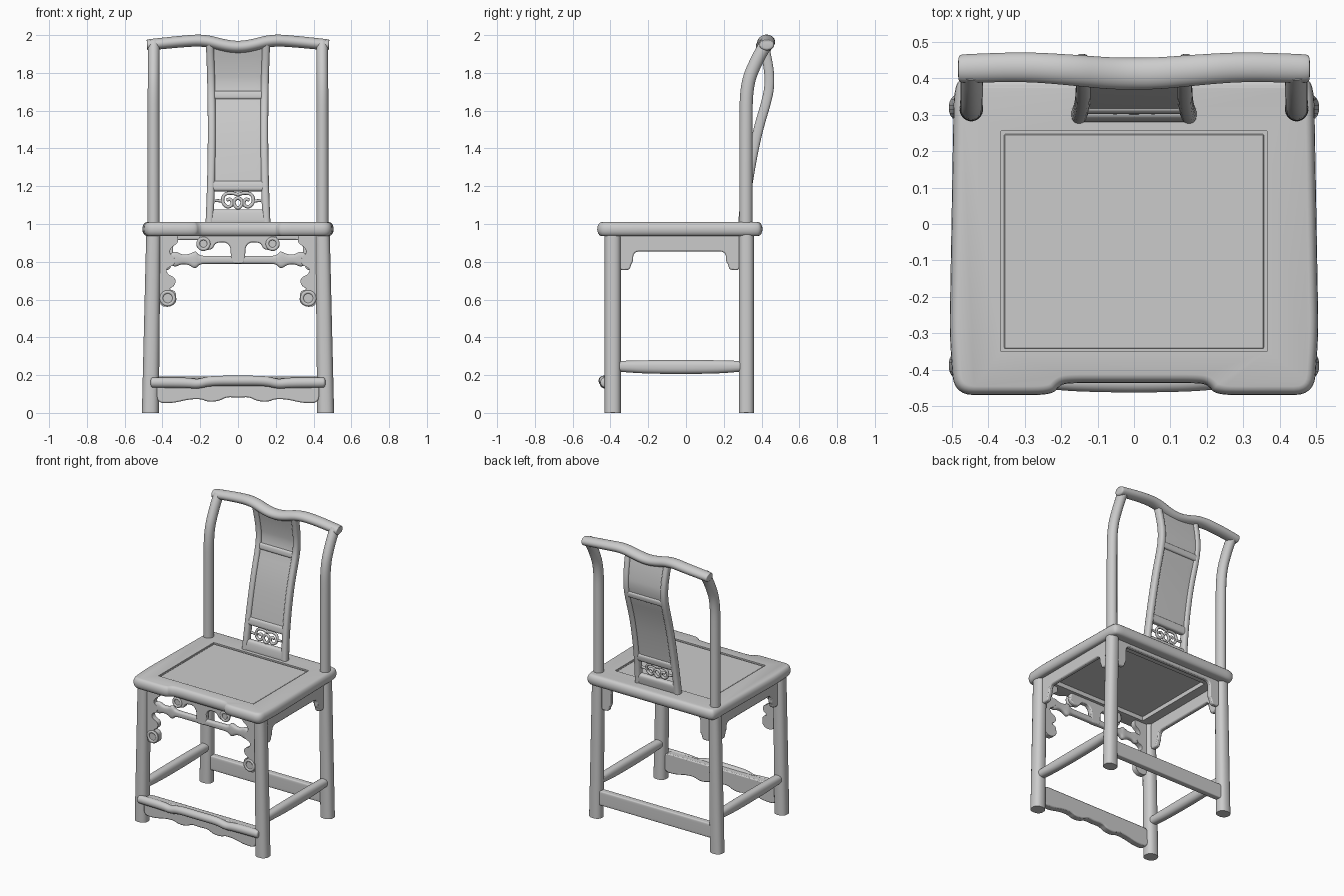
import bpy, bmesh, math
from mathutils import Vector

if "Cube" in bpy.data.objects:
    bpy.data.objects.remove(bpy.data.objects["Cube"])

X, Y = Vector((1, 0, 0)), Vector((0, 1, 0))
SIDES = ((-1, "left"), (1, "right"))


def rounded(pts, r=1.0, closed=False, n=6):
    """Round every corner of a path of any dimension; a large r gives a smooth spline."""
    pts, out = [Vector(p) for p in pts], []
    for i, p in enumerate(pts):
        if not closed and i in (0, len(pts) - 1):
            out.append(p)
            continue
        da, db = pts[i - 1] - p, pts[(i + 1) % len(pts)] - p
        a = p + da * min(0.5, r / da.length)
        b = p + db * min(0.5, r / db.length)
        for k in range(n + 1):
            t = k / n
            q = a * (1 - t) ** 2 + p * (2 * t * (1 - t)) + b * t * t
            if not out or (q - out[-1]).length > 1e-5:
                out.append(q)
    if closed and (out[0] - out[-1]).length < 1e-5:
        out.pop()
    return out


def loft(name, rings, cyclic=False):
    bm = bmesh.new()
    rows = [[bm.verts.new(p) for p in ring] for ring in rings]
    n = len(rows[0])
    for k in range(len(rows) if cyclic else len(rows) - 1):
        a, b = rows[k], rows[(k + 1) % len(rows)]
        for i in range(n):
            j = (i + 1) % n
            bm.faces.new((a[i], a[j], b[j], b[i]))
    if not cyclic:
        bm.faces.new(rows[0])
        bm.faces.new(rows[-1])
    bmesh.ops.recalc_face_normals(bm, faces=bm.faces)
    me = bpy.data.meshes.new(name)
    bm.to_mesh(me)
    bm.free()
    ob = bpy.data.objects.new(name, me)
    bpy.context.collection.objects.link(ob)
    return ob


def sweep(name, pts, side, e=2.0, n=20, r=1.0, cyclic=False):
    """Sweep a superellipse along (x, y, z, width along side, depth) points."""
    path, rings = rounded(pts, r, cyclic), []
    for i, p in enumerate(path):
        lo = path[i - 1] if cyclic else path[max(i - 1, 0)]
        hi = path[(i + 1) % len(path)] if cyclic else path[min(i + 1, len(path) - 1)]
        t = Vector((hi - lo)[:3]).normalized()
        v = t.cross(side).normalized()
        u, c, ring = v.cross(t), Vector(p[:3]), []
        for k in range(n):
            a = 2 * math.pi * (k + 0.5) / n
            f = lambda q: math.copysign(abs(q) ** (2 / e), q)
            ring.append(c + u * (p[3] / 2 * f(math.cos(a))) + v * (p[4] / 2 * f(math.sin(a))))
        rings.append(ring)
    return loft(name, rings, cyclic)


def plate(name, outline, thick, place, r=0.02, bevel=0.007):
    """Flat board from a 2D outline; place(u, v, w) maps it into space."""
    o = rounded(outline, r, True, 5)
    ob = loft(name, [[place(p[0], p[1], w) for p in o] for w in (-thick / 2, thick / 2)])
    m = ob.modifiers.new("soft_edges", "BEVEL")
    m.width, m.segments, m.angle_limit = bevel, 2, math.radians(50)
    return ob


def mirrored(half):
    """Close a half outline running from the centre line back to the centre line."""
    return half + [(-p[0],) + tuple(p[1:]) for p in reversed(half) if abs(p[0]) > 1e-6]


def mirror_path(half):
    return [(-p[0],) + tuple(p[1:]) for p in reversed(half[1:])] + half


# Seat: rounded slab with a front notch and recessed panel above and below
half = [(0.185, -0.437), (0.205, -0.445), (0.225, -0.47), (0.495, -0.47), (0.507, -0.3),
        (0.495, 0.37), (0.475, 0.405)]
seat_line = rounded(mirrored(half), 0.055, True)
rings = []
for k in range(9):
    a = math.radians(-90 + 180 * k / 8)
    off, z, ring = 0.024 * (1 - math.cos(a)), 0.973 + 0.037 * math.sin(a), []
    for i, p in enumerate(seat_line):
        t = (seat_line[(i + 1) % len(seat_line)] - seat_line[i - 1]).normalized()
        ring.append((p[0] - t[1] * off, p[1] + t[0] * off, z))
    rings.append(ring)
seat = loft("seat", rings)
for z0, z1 in ((1.0, 1.05), (0.9, 0.965)):
    box = [(-0.365, -0.35), (0.365, -0.35), (0.365, 0.255), (-0.365, 0.255)]
    cut = loft("seat_cutter", [[(x, y, z) for x, y in box] for z in (z0, z1)])
    m = seat.modifiers.new("recess", "BOOLEAN")
    m.object, m.operation, m.solver = cut, "DIFFERENCE", "EXACT"
    bpy.context.view_layer.objects.active = seat
    bpy.ops.object.modifier_apply(modifier=m.name)
    bpy.data.objects.remove(cut)
# Seat panel, leaving a thin groove inside the frame
plate("seat_panel", [(-0.357, -0.342), (0.357, -0.342), (0.357, 0.247), (-0.357, 0.247)], 0.012,
      lambda u, v, w: (u, v, 0.999 + w), 0.004, 0.003)

# Legs, back posts, side stretchers
for s, tag in SIDES:
    for y, d, part in ((-0.388, 0.086, "front"), (0.32, 0.08, "back")):
        sweep(f"{part}_leg_{tag}", [(s * 0.464, y, 0, 0.09, d), (s * 0.448, y, 0.95, 0.076, d)], X, 2.4, 28)
    sweep(f"back_post_{tag}",
          [(s * 0.447, 0.317, 0.95, 0.066, 0.07), (s * 0.447, 0.317, 1.52, 0.064, 0.07),
           (s * 0.447, 0.32, 1.74, 0.062, 0.07), (s * 0.446, 0.375, 1.87, 0.062, 0.07),
           (s * 0.446, 0.425, 1.955, 0.064, 0.07)], X, 2, 24)
    sweep(f"side_stretcher_{tag}",
          [(s * 0.458, -0.38, 0.247, 0.06, 0.055), (s * 0.458, -0.2, 0.243, 0.062, 0.074),
           (s * 0.458, 0.15, 0.243, 0.062, 0.074), (s * 0.458, 0.31, 0.247, 0.06, 0.055)], X, 2.4)

# Top rail
sweep("top_rail", mirror_path(
    [(0, 0.413, 1.936, 0.088, 0.064), (0.07, 0.414, 1.944, 0.088, 0.064), (0.18, 0.424, 1.974, 0.085, 0.064),
     (0.3, 0.432, 1.966, 0.082, 0.062), (0.44, 0.428, 1.952, 0.08, 0.06), (0.474, 0.427, 1.948, 0.078, 0.06),
     (0.481, 0.427, 1.947, 0.07, 0.054), (0.483, 0.427, 1.947, 0.045, 0.03)]), Y, 2, 24)

# Back splat: every part follows one curve in side view
SPLAT = rounded([(0.30, 0.98), (0.312, 1.12), (0.345, 1.33), (0.385, 1.52), (0.45, 1.72),
                 (0.437, 1.84), (0.412, 1.95)], n=10)


def splat_y(z):
    for a, b in zip(SPLAT, SPLAT[1:]):
        if z <= b[1]:
            return a[0] + (b[0] - a[0]) * (z - a[1]) / (b[1] - a[1])
    return SPLAT[-1][0]


def upright(name, x, z0, z1, w, d, e):
    zs = [z0 + (z1 - z0) * k / 12 for k in range(13)]
    flare = lambda z: 1 + 0.35 * (z - 1.5) ** 2
    return sweep(name, [(x * flare(z), splat_y(z), z, w, d) for z in zs], X, e)


for s, tag in SIDES:
    upright(f"splat_stile_{tag}", s * 0.139, 0.99, 1.95, 0.042, 0.052, 2.6)
for part, z, h in (("bottom", 1.035, 0.085), ("lower", 1.2, 0.055), ("upper", 1.68, 0.045)):
    sweep(f"splat_{part}_rail", [(-0.14, splat_y(z), z, h, 0.044), (0.14, splat_y(z), z, h, 0.044)],
          Vector((0, 0.15, 1)), 3.5)
upright("splat_lower_panel", 0, 1.2, 1.67, 0.27, 0.024, 10)
upright("splat_upper_panel", 0, 1.68, 1.95, 0.27, 0.024, 10)


def bead(name, pts, y, r, cyclic=False):
    sweep(name, [(x, y(z), z, r * 2, r * 2) for x, z in pts], Y, 2, 10, 1, cyclic)


# Pierced scroll work in the splat opening
for s, tag in SIDES:
    bead(f"splat_scroll_{tag}", [(s * x, z) for x, z in (
        (0.0, 1.155), (0.03, 1.165), (0.075, 1.16), (0.085, 1.115), (0.055, 1.085), (0.025, 1.105),
        (0.04, 1.135), (0.06, 1.125))], splat_y, 0.009)
    bead(f"splat_scroll_arm_{tag}", [(s * 0.072, 1.12), (s * 0.12, 1.125)], splat_y, 0.008)
bead("splat_scroll_heart", [(0, 1.145), (0.03, 1.115), (0, 1.075), (-0.03, 1.115)], splat_y, 0.009, True)

# Side and back aprons with corner brackets
def apron(c, a, low, drop=0.755):
    half = [(0, 0.945), (a, 0.945), (a, drop), (a - 0.055, drop + 0.002), (a - 0.062, drop + 0.035),
            (a - 0.072, drop + 0.045), (a - 0.072, low - 0.018), (a - 0.09, low), (0, low)]
    return [(c + p[0], p[1]) for p in mirrored(half)]


for s, tag in SIDES:
    plate(f"side_apron_{tag}", apron(-0.034, 0.318, 0.855), 0.03,
          lambda u, v, w: (s * 0.447 + w, u, v))
plate("back_apron", apron(0, 0.415, 0.915), 0.03, lambda u, v, w: (u, 0.322 + w, v))

# Front apron: carved rail, central cloud piece, hanging brackets
front = lambda u, v, w: (u, -0.388 + w, v)
sweep("front_carved_rail", mirror_path(
    [(0, -0.388, 0.81, 0.035, 0.042), (0.16, -0.388, 0.81, 0.035, 0.042), (0.205, -0.388, 0.81, 0.035, 0.045),
     (0.225, -0.388, 0.81, 0.04, 0.1), (0.26, -0.388, 0.812, 0.036, 0.055), (0.3, -0.388, 0.813, 0.036, 0.05),
     (0.33, -0.388, 0.814, 0.036, 0.085), (0.36, -0.388, 0.814, 0.036, 0.06)]), Y, 3)
plate("front_cloud", mirrored(
    [(0, 0.945), (0.2, 0.945), (0.215, 0.895), (0.185, 0.862), (0.135, 0.865), (0.12, 0.9), (0.065, 0.905),
     (0.04, 0.88), (0.036, 0.79), (0, 0.79)]), 0.036, front)
for s, tag in SIDES:
    plate(f"front_bracket_{tag}", [(s * x, z) for x, z in (
        (0.43, 0.945), (0.32, 0.945), (0.315, 0.9), (0.355, 0.875), (0.365, 0.845), (0.335, 0.825),
        (0.335, 0.785), (0.38, 0.765), (0.375, 0.735), (0.33, 0.715), (0.332, 0.675), (0.37, 0.655),
        (0.33, 0.645), (0.325, 0.585), (0.36, 0.56), (0.41, 0.565), (0.415, 0.62), (0.43, 0.64))],
        0.036, front)
    for i, (cx, cz, r) in enumerate(((0.372, 0.607, 0.036), (0.183, 0.895, 0.03))):
        ring = [(s * cx + r * math.cos(k * math.pi / 4), cz + r * math.sin(k * math.pi / 4)) for k in range(8)]
        bead(f"front_scroll_{i + 1}_{tag}", ring, lambda z: -0.402, 0.01, True)

# Front footrest with wavy board, and back stretcher
sweep("footrest", mirror_path(
    [(0, -0.436, 0.17, 0.056, 0.054), (0.15, -0.434, 0.17, 0.054, 0.054), (0.21, -0.43, 0.152, 0.052, 0.05),
     (0.27, -0.428, 0.16, 0.052, 0.056), (0.44, -0.428, 0.161, 0.052, 0.056), (0.458, -0.428, 0.161, 0.05, 0.052),
     (0.462, -0.428, 0.161, 0.025, 0.025)]), Y)
plate("footrest_board", mirrored(
    [(0, 0.185), (0.43, 0.185), (0.43, 0.052), (0.34, 0.052), (0.27, 0.07), (0.2, 0.075), (0.16, 0.058),
     (0.1, 0.062), (0.06, 0.085), (0, 0.08)]), 0.05, lambda u, v, w: (u, -0.396 + w, v), 0.04)
sweep("back_stretcher", [(-0.45, 0.322, 0.142, 0.045, 0.1), (0.45, 0.322, 0.142, 0.045, 0.1)], Y, 8, 32)

# Smooth shading with crisp edges
bpy.ops.object.select_all(action="SELECT")
bpy.context.view_layer.objects.active = seat
bpy.ops.object.shade_smooth_by_angle(angle=math.radians(40))
